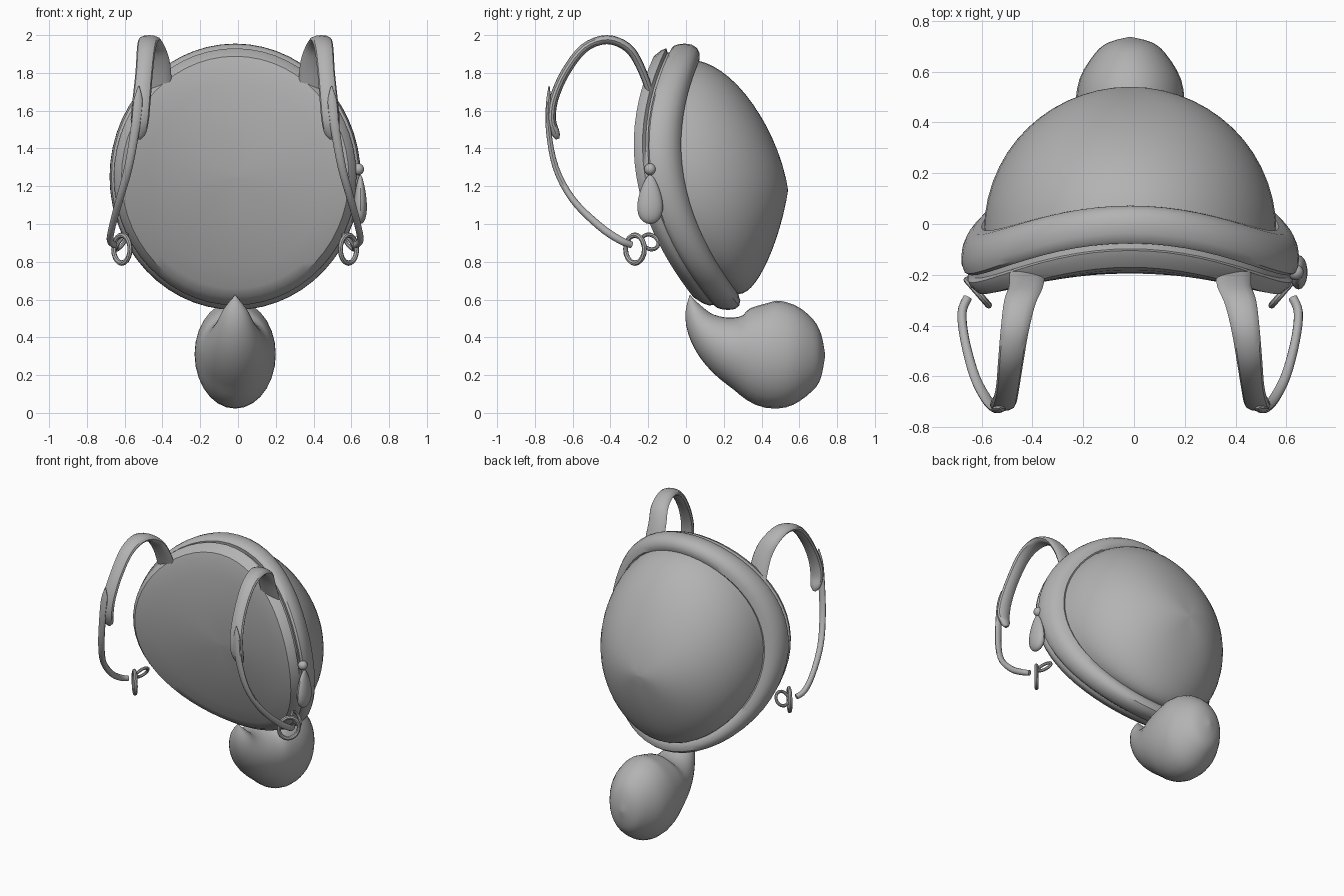
import bpy, bmesh, math
from mathutils import Vector, Matrix

if "Cube" in bpy.data.objects:
    bpy.data.objects.remove(bpy.data.objects["Cube"])

CX, CZ, RX, RZ = -0.015, 1.25, 0.665, 0.705   # outline centre and radii
SEG = 56

grey = bpy.data.materials.new("soft_grey")
grey.diffuse_color = (0.45, 0.45, 0.45, 1)
grey.use_nodes = True
grey.node_tree.nodes["Principled BSDF"].inputs["Base Color"].default_value = grey.diffuse_color


def finish(name, bm):
    bmesh.ops.remove_doubles(bm, verts=bm.verts, dist=1e-5)
    bmesh.ops.recalc_face_normals(bm, faces=bm.faces)
    me = bpy.data.meshes.new(name)
    bm.to_mesh(me)
    bm.free()
    me.materials.append(grey)
    ob = bpy.data.objects.new(name, me)
    bpy.context.collection.objects.link(ob)
    return ob


def skin(name, rings):
    """Bridge equal-sized closed rings and cap both ends."""
    bm = bmesh.new()
    vs = [[bm.verts.new(p) for p in r] for r in rings]
    n = len(vs[0])
    for a, b in zip(vs, vs[1:]):
        for i in range(n):
            j = (i + 1) % n
            bm.faces.new((a[i], a[j], b[j], b[i]))
    bm.faces.new(vs[0])
    bm.faces.new(vs[-1])
    return finish(name, bm)


def smooth_path(pts, steps):
    """Catmull-Rom through tuples of any length."""
    q = [pts[0]] + pts + [pts[-1]]
    out = []
    for i in range(1, len(q) - 2):
        for s in range(steps):
            t = s / steps
            out.append([0.5 * (2 * b + (c - a) * t + (2 * a - 5 * b + 4 * c - d) * t * t
                               + (3 * b - a - 3 * c + d) * t ** 3)
                        for a, b, c, d in zip(*q[i - 1:i + 3])])
    return out + [list(pts[-1])]


def sweep(name, pts, steps=4, n=12, side=1):
    """Elliptical tube through (x, y, z, half width, half thickness)."""
    path = smooth_path(pts, steps)
    pos = [Vector((CX + side * p[0], p[1], p[2])) for p in path]
    rings = []
    for i, p in enumerate(path):
        t = (pos[min(i + 1, len(pos) - 1)] - pos[max(i - 1, 0)]).normalized()
        nrm = t.cross(Vector((1, 0, 0))).normalized()
        wid = nrm.cross(t)
        w, h = max(p[3], 0.001), max(p[4], 0.001)
        rings.append([pos[i] + wid * w * math.cos(a) + nrm * h * math.sin(a)
                      for a in (2 * math.pi * k / n for k in range(n))])
    return skin(name, rings)


def front_y(x, z):
    """Curved sheet that the whole pack follows."""
    return -0.195 + 0.235 * (z - 1.6) ** 2 - 0.28 * x * x


def pack_ring(scale, off, groove=0.0):
    ring = []
    for k in range(SEG):
        a = 2 * math.pi * k / SEG
        s = math.sin(a)
        f = scale - groove * min(1, max(0, (s + 0.05) * 4))
        x, z = RX * f * math.cos(a), RZ * f * s
        ring.append((CX + x, front_y(x, CZ + z) + off, CZ + z))
    return ring


# front panel, bevelled edge and zip groove
panel = [(0.01, 0), (0.25, 0), (0.5, 0), (0.7, 0), (0.84, 0), (0.905, 0.005),
         (0.95, 0.04), (0.965, 0.065)]
skin("front_panel", [pack_ring(s, o) for s, o in panel]
     + [pack_ring(0.965, 0.075, 0.03), pack_ring(0.96, 0.12, 0.03)])

# padded rim around the pack
rim = [(0.93, 0.10), (0.965, 0.093), (0.985, 0.105), (0.997, 0.13), (1.0, 0.16), (0.993, 0.195),
       (0.97, 0.225), (0.93, 0.245), (0.88, 0.25), (0.84, 0.235)]
skin("rim", [pack_ring(s, o) for s, o in rim])

# bulging rear dome
rings = []
for i in range(15):
    u = math.radians(min(i * 90 / 14, 89.5))
    c, sn = math.cos(u), math.sin(u)
    ring = []
    for k in range(SEG):
        a = 2 * math.pi * k / SEG
        ca, sa = math.cos(a), math.sin(a)
        bx, bz = RX * 0.865 * ca, RZ * 0.875 * sa
        base = front_y(bx, CZ + bz) + 0.232
        y = base * (1 - sn) + 0.54 * sn
        y -= 0.045 * sa * sa * math.sin(2 * u)
        ring.append((CX + bx * c, y, CZ - 0.07 * sn + bz * c))
    rings.append(ring)
skin("rear_dome", rings)

# round-ended tail
sweep("tail", [(0, 0.02, 0.625, 0, 0), (0, 0.04, 0.55, 0.06, 0.045), (0, 0.08, 0.47, 0.10, 0.085),
               (0, 0.15, 0.40, 0.14, 0.13), (0, 0.24, 0.35, 0.175, 0.18), (0, 0.33, 0.33, 0.2, 0.24),
               (0, 0.45, 0.31, 0.215, 0.285), (0, 0.57, 0.307, 0.2, 0.265),
               (0, 0.67, 0.305, 0.14, 0.19), (0, 0.715, 0.305, 0.085, 0.115),
               (0, 0.737, 0.305, 0, 0)], steps=3, n=28)


def ring_part(name, loc, normal, major, minor, stretch=1.0):
    """Small metal loop."""
    m = (Matrix.Translation(loc) @ Matrix.Diagonal((1, 1, stretch, 1))
         @ Vector(normal).to_track_quat('Z', 'Y').to_matrix().to_4x4())
    n = 20
    rings = [[m @ Vector(((major + minor * math.cos(b)) * math.cos(a),
                          (major + minor * math.cos(b)) * math.sin(a), minor * math.sin(b)))
              for b in (2 * math.pi * j / 8 for j in range(8))]
             for a in (2 * math.pi * i / n for i in range(n))]
    bm = bmesh.new()
    vs = [[bm.verts.new(p) for p in r] for r in rings]
    for i in range(n):
        for j in range(8):
            a, b = vs[i], vs[(i + 1) % n]
            bm.faces.new((a[j], a[(j + 1) % 8], b[(j + 1) % 8], b[j]))
    finish(name, bm)


# shoulder straps with adjusters and loops, on both sides
for side, tag in ((1, "right"), (-1, "left")):
    sweep("upper_strap_" + tag, [
        (0.405, -0.19, 1.70, 0.07, 0.02), (0.41, -0.245, 1.84, 0.067, 0.022),
        (0.435, -0.31, 1.935, 0.062, 0.024), (0.455, -0.42, 1.976, 0.055, 0.024),
        (0.47, -0.54, 1.93, 0.05, 0.024), (0.482, -0.64, 1.8, 0.046, 0.024),
        (0.495, -0.70, 1.66, 0.048, 0.024), (0.505, -0.712, 1.55, 0.048, 0.024),
        (0.508, -0.69, 1.48, 0.035, 0.022), (0.508, -0.68, 1.45, 0.01, 0.01)], side=side)
    sweep("lower_strap_" + tag, [
        (0.51, -0.725, 1.73, 0.003, 0.003), (0.515, -0.727, 1.64, 0.026, 0.014),
        (0.53, -0.728, 1.5, 0.024, 0.014), (0.565, -0.69, 1.3, 0.022, 0.016),
        (0.612, -0.60, 1.13, 0.02, 0.018), (0.65, -0.46, 0.99, 0.018, 0.02),
        (0.662, -0.35, 0.915, 0.018, 0.02), (0.64, -0.29, 0.89, 0.018, 0.018)], side=side)
    ring_part("strap_loop_" + tag, (CX + side * 0.6, -0.27, 0.867),
              (side * 0.75, -0.65, 0), 0.066, 0.013, 1.12)
    ring_part("anchor_loop_" + tag, (CX + side * 0.6, -0.19, 0.905),
              (side * 0.75, 0.25, 0.6), 0.045, 0.01, 1.1)

# zip pull: bead and teardrop tab
bm = bmesh.new()
bmesh.ops.create_uvsphere(bm, u_segments=14, v_segments=10, radius=0.031,
                          matrix=Matrix.Translation((0.637, -0.19, 1.29)))
finish("zip_bead", bm)
bm = bmesh.new()
bmesh.ops.create_uvsphere(bm, u_segments=18, v_segments=14, radius=1)
for v in bm.verts:
    taper = 1 - 0.38 * v.co.z
    v.co = (0.648 + 0.033 * v.co.x * taper, -0.19 + 0.064 * v.co.y * taper, 1.13 + 0.13 * v.co.z)
finish("zip_tab", bm)

# smooth shading with crisp creases
bpy.ops.object.select_all(action='SELECT')
bpy.context.view_layer.objects.active = bpy.data.objects["rim"]
bpy.ops.object.shade_smooth_by_angle(angle=math.radians(35))
